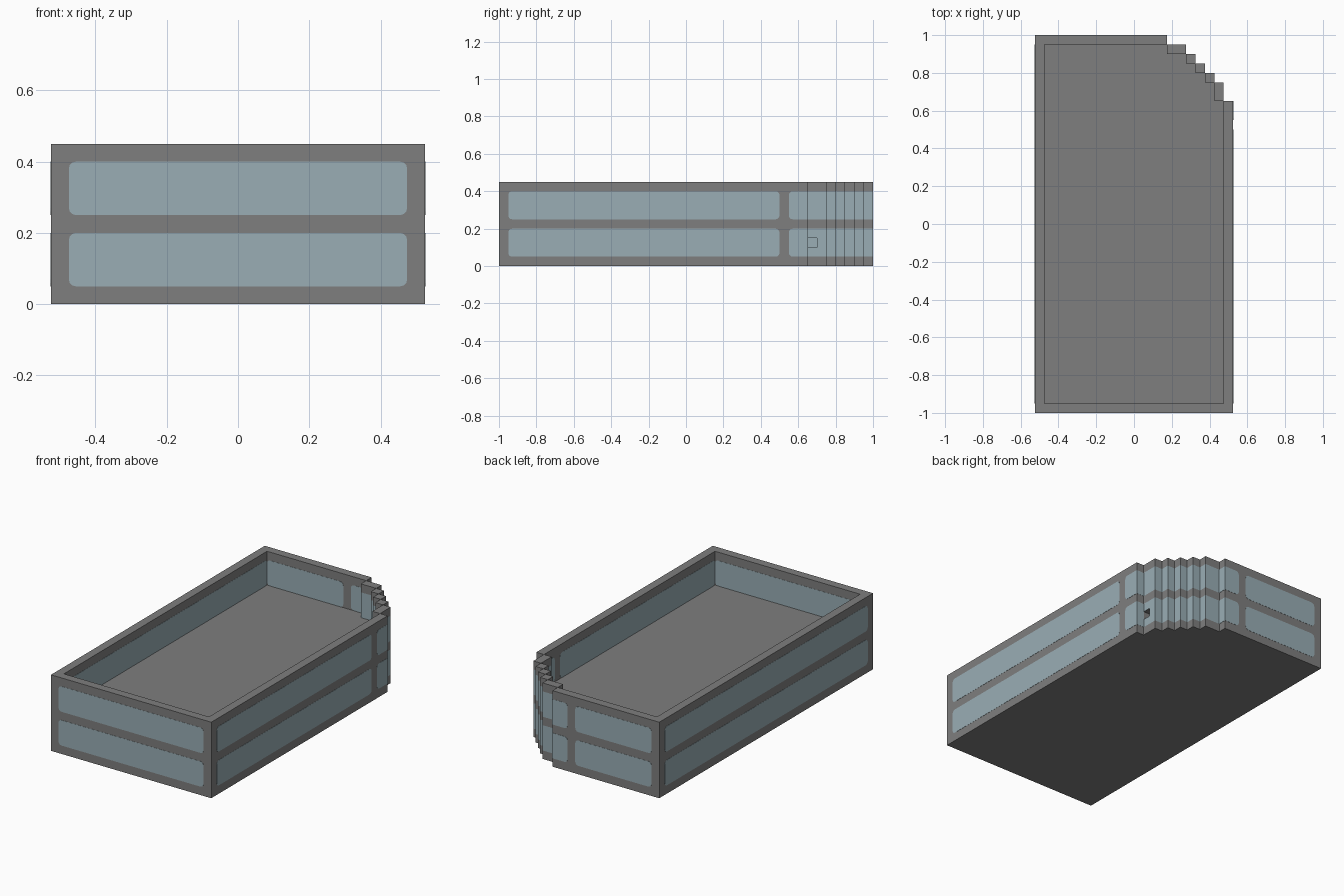
import bpy, bmesh, math
from mathutils import Vector

cube = bpy.data.objects.get("Cube")
if cube:
    bpy.data.objects.remove(cube, do_unlink=True)


def material(name, rgb):
    m = bpy.data.materials.new(name)
    m.use_nodes = True
    m.diffuse_color = (*rgb, 1)
    m.node_tree.nodes["Principled BSDF"].inputs["Base Color"].default_value = (*rgb, 1)
    return m


GREY = material("concrete_grey", (0.21, 0.21, 0.21))
BLUE = material("window_blue", (0.32, 0.42, 0.46))

HEIGHT = 0.45
ROOF = 0.25
BANDS = [(0.05, 0.2), (0.25, 0.4)]   # window height ranges, lower and upper storey
PROUD = 0.001                        # how far a pane stands out of its wall
RADIUS = 0.02


def finish(name, bm, mats):
    bmesh.ops.recalc_face_normals(bm, faces=bm.faces)
    mesh = bpy.data.meshes.new(name)
    bm.to_mesh(mesh)
    bm.free()
    for m in mats:
        mesh.materials.append(m)
    ob = bpy.data.objects.new(name, mesh)
    bpy.context.collection.objects.link(ob)
    return ob


def extruded(points, offset):
    """Closed outline of 3D points pushed along an offset."""
    bm = bmesh.new()
    face = bm.faces.new([bm.verts.new(p) for p in points])
    new = bmesh.ops.extrude_face_region(bm, geom=[face])["geom"]
    moved = [v for v in new if isinstance(v, bmesh.types.BMVert)]
    bmesh.ops.translate(bm, verts=moved, vec=Vector(offset))
    return bm


def prism(name, outline, z0, z1, mats):
    return finish(name, extruded([(x, y, z0) for x, y in outline], (0, 0, z1 - z0)), mats)


def rectangle(x0, x1, y0, y1):
    return [(x0, y0), (x1, y0), (x1, y1), (x0, y1)]


def window(name, axis, wall, u0, u1, square_end=False):
    """A pane per storey, set through the wall; square_end keeps the u1 end sharp."""
    for storey, (z0, z1) in zip(("lower", "upper"), BANDS):
        outline = []
        corners = [(u1, z1, -1, -1, 0), (u0, z1, 1, -1, 90),
                   (u0, z0, 1, 1, 180), (u1, z0, -1, 1, 270)]
        for u, z, su, sz, start in corners:
            if square_end and u == u1:
                outline.append((u + PROUD, z))
                continue
            for k in range(4):
                a = math.radians(start + 30 * k)
                outline.append((u + RADIUS * (su + math.cos(a)),
                                z + RADIUS * (sz + math.sin(a))))
        low, depth = wall - PROUD, 0.05 + 2 * PROUD
        if axis == "x":      # wall faces along x, pane runs along y
            bm = extruded([(low, u, z) for u, z in outline], (depth, 0, 0))
        else:
            bm = extruded([(u, low, z) for u, z in outline], (0, depth, 0))
        finish(f"{name}_{storey}", bm, [BLUE])


def step(name, x0, x1, y0, y1, z0=0, z1=HEIGHT):
    """Corner block whose sides are glazed at window height."""
    bm = extruded([(x, y, z0) for x, y in rectangle(x0, x1, y0, y1)], (0, 0, z1 - z0))
    for z in [z for band in BANDS for z in band]:
        bmesh.ops.bisect_plane(bm, geom=bm.verts[:] + bm.edges[:] + bm.faces[:],
                               plane_co=(0, 0, z), plane_no=(0, 0, 1))
    bm.normal_update()
    for f in bm.faces:
        z = f.calc_center_median().z
        if abs(f.normal.z) < 0.5 and any(a < z < b for a, b in BANDS):
            f.material_index = 1
    finish(name, bm, [GREY, BLUE])


# Outer walls, open at the stepped corner
prism("outer_walls",
      [(0.525, 0.65), (0.525, -1), (-0.525, -1), (-0.525, 1), (0.175, 1),
       (0.175, 0.95), (-0.475, 0.95), (-0.475, -0.95), (0.475, -0.95), (0.475, 0.65)],
      0, HEIGHT, [GREY])

# Building core, its top is the sunken roof
prism("roof_core",
      [(-0.475, -0.95), (0.475, -0.95), (0.475, 0.65), (0.425, 0.65), (0.425, 0.75),
       (0.375, 0.75), (0.375, 0.8), (0.325, 0.8), (0.325, 0.85), (0.275, 0.85),
       (0.275, 0.9), (0.175, 0.9), (0.175, 0.95), (-0.475, 0.95)],
      0, ROOF, [GREY])

# Stepped corner
step("corner_step_back", 0.175, 0.275, 0.9, 0.95)
for i in range(3):
    x, y = 0.275 + 0.05 * i, 0.85 - 0.05 * i
    step(f"corner_step_{i + 1}", x, x + 0.05, y, y + 0.05)
step("corner_step_side", 0.425, 0.475, 0.7, 0.75)

# Last step has a small square opening
step("opening_sill", 0.425, 0.475, 0.65, 0.7, 0, 0.1)
step("opening_lintel", 0.425, 0.475, 0.65, 0.7, 0.15, HEIGHT)
prism("opening_back", rectangle(0.424, 0.426, 0.65, 0.7), 0.1, 0.15, [BLUE])

# Window bands
window("front_window", "y", -1, -0.475, 0.475)
window("left_wall_window", "x", -0.525, -0.95, 0.95)
window("right_wall_window", "x", 0.475, -0.95, 0.5)
window("right_corner_window", "x", 0.475, 0.55, 0.65, square_end=True)
window("back_window", "y", 0.95, -0.475, 0.025)
window("back_corner_window", "y", 0.95, 0.075, 0.175, square_end=True)
